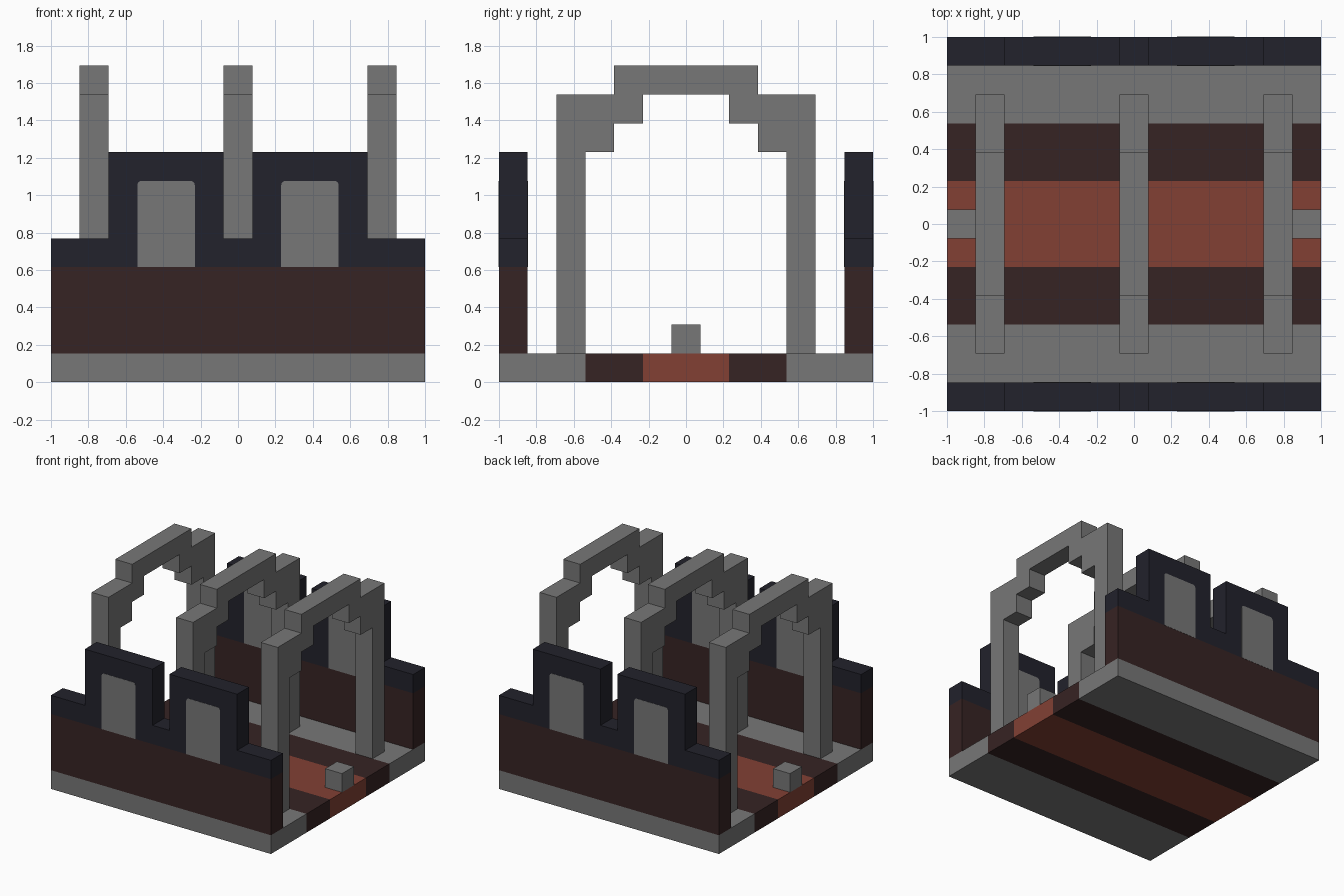
import bpy
import bmesh
from math import sin, cos, pi
from mathutils import Vector

U = 2 / 13  # one block

cube = bpy.data.objects.get("Cube")
if cube:
    bpy.data.objects.remove(cube, do_unlink=True)


def material(name, rgb):
    m = bpy.data.materials.new(name)
    m.use_nodes = True
    m.diffuse_color = (*rgb, 1)
    bsdf = next(n for n in m.node_tree.nodes if n.type == 'BSDF_PRINCIPLED')
    bsdf.inputs["Base Color"].default_value = (*rgb, 1)
    bsdf.inputs["Roughness"].default_value = 0.9
    return m


stone = material("grey stone", (0.185, 0.185, 0.185))
brick = material("red brick", (0.223, 0.051, 0.034))
timber = material("dark brown", (0.037, 0.017, 0.017))
slate = material("dark slate", (0.016, 0.016, 0.025))


def extrude(name, profile, axis, start, end, mat):
    """Extrude a profile, given in blocks as (across, z), along x or y."""
    def place(a, z, d):
        return Vector((d, a, z) if axis == 'x' else (a, d, z)) * U
    bm = bmesh.new()
    face = bm.faces.new([bm.verts.new(place(a, z, start)) for a, z in profile])
    out = bmesh.ops.extrude_face_region(bm, geom=[face])
    moved = [v for v in out["geom"] if isinstance(v, bmesh.types.BMVert)]
    bmesh.ops.translate(bm, verts=moved, vec=place(0, 0, end - start))
    bmesh.ops.recalc_face_normals(bm, faces=bm.faces)
    mesh = bpy.data.meshes.new(name)
    bm.to_mesh(mesh)
    bm.free()
    mesh.materials.append(mat)
    obj = bpy.data.objects.new(name, mesh)
    bpy.context.scene.collection.objects.link(obj)
    return obj


def rect(a0, a1, z0, z1):
    return [(a0, z0), (a1, z0), (a1, z1), (a0, z1)]


def mirrored(half):
    """Close a half profile with its reflection."""
    return half + [(-a, z) for a, z in reversed(half)]


# Floor in lengthwise strips
extrude("floor_centre", rect(-1.5, 1.5, 0, 1), 'x', -6.5, 6.5, brick)
for side, s in (("front", -1), ("back", 1)):
    extrude(side + "_floor_band", rect(1.5 * s, 3.5 * s, 0, 1), 'x', -6.5, 6.5, timber)
    extrude(side + "_floor_edge", rect(3.5 * s, 6.5 * s, 0, 1), 'x', -6.5, 6.5, stone)

# Stepped arches spanning the floor
arch = mirrored([(3.5, 1), (4.5, 1), (4.5, 10), (2.5, 10), (2.5, 11)])
arch += [(-3.5, 8), (-2.5, 8), (-2.5, 9), (-1.5, 9), (-1.5, 10),
         (1.5, 10), (1.5, 9), (2.5, 9), (2.5, 8), (3.5, 8)]
for name, x in (("right_arch", -5), ("middle_arch", 0), ("left_arch", 5)):
    extrude(name, arch, 'x', x - 0.5, x + 0.5, stone)

# Side walls with raised blocks and round-cornered windows
crest = mirrored([(6.5, 4), (6.5, 5), (4.5, 5), (4.5, 8), (0.5, 8), (0.5, 5)])
R = 0.15
window = [(-1, 4), (1, 4)]
for cx, a0 in ((1 - R, 0), (R - 1, pi / 2)):
    for i in range(4):
        a = a0 + i * pi / 6
        window.append((cx + R * cos(a), 7 - R + R * sin(a)))
for side, s in (("front", -1), ("back", 1)):
    y0, y1 = 6 * s - 0.5, 6 * s + 0.5
    extrude(side + "_wall", rect(-6.5, 6.5, 1, 4), 'y', y0, y1, timber)
    extrude(side + "_crest", crest, 'y', y0, y1, slate)
    for label, x in (("right", -2.5), ("left", 2.5)):
        extrude(f"{side}_{label}_window", [(a + x, z) for a, z in window],
                'y', y0 - 0.01, y1 + 0.01, stone)

# Small posts at both ends of the floor
for name, x in (("right_post", -6), ("left_post", 6)):
    extrude(name, rect(-0.5, 0.5, 1, 2), 'x', x - 0.5, x + 0.5, stone)
